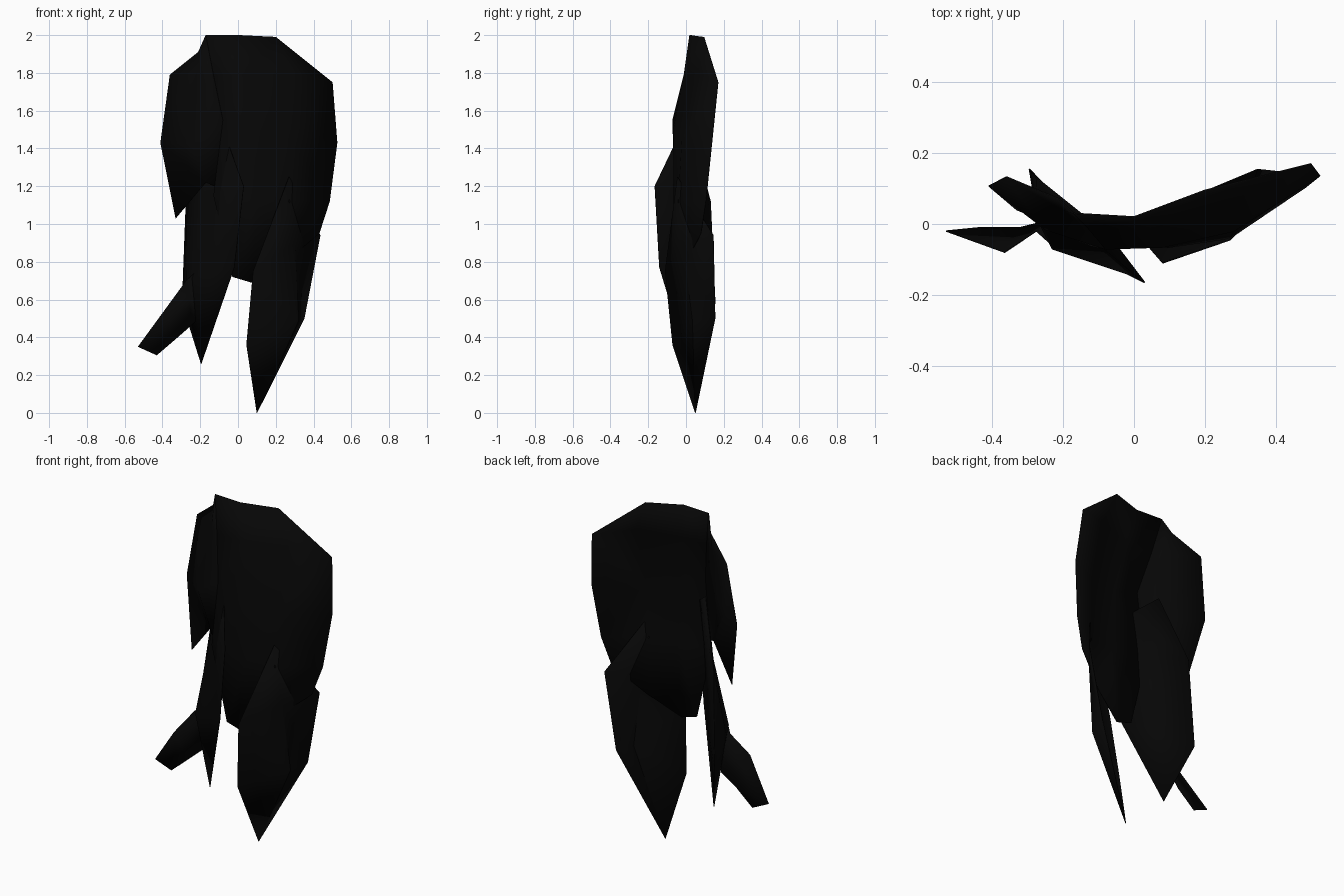
import bpy
import bmesh

default_cube = bpy.data.objects.get("Cube")
if default_cube:
    bpy.data.objects.remove(default_cube, do_unlink=True)

# One near-black cloth colour
cloth = bpy.data.materials.new("near_black_cloth")
cloth.use_nodes = True
cloth_colour = (.002, .002, .002, 1)
cloth.diffuse_color = cloth_colour
shader = next(n for n in cloth.node_tree.nodes if n.type == "BSDF_PRINCIPLED")
shader.inputs["Base Color"].default_value = cloth_colour
shader.inputs["Roughness"].default_value = .9


def cloth_sheet(name, rows):
    """Join rows of points into a thin cloth sheet; a short row repeats its last point."""
    width = max(len(row) for row in rows)
    padded_rows = [row + [row[-1]] * (width - len(row)) for row in rows]
    bm = bmesh.new()
    grid = [[bm.verts.new(point) for point in row] for row in padded_rows]
    for upper, lower in zip(grid, grid[1:]):
        for column in range(width - 1):
            bm.faces.new((upper[column], lower[column],
                          lower[column + 1], upper[column + 1]))
    bmesh.ops.remove_doubles(bm, verts=bm.verts[:], dist=.001)
    bmesh.ops.triangulate(bm, faces=bm.faces[:])
    bmesh.ops.recalc_face_normals(bm, faces=bm.faces[:])
    mesh = bpy.data.meshes.new(name)
    bm.to_mesh(mesh)
    bm.free()
    mesh.materials.append(cloth)
    sheet = bpy.data.objects.new(name, mesh)
    bpy.context.collection.objects.link(sheet)

    # Slight cloth thickness, centred on the sheet
    thickness = sheet.modifiers.new("cloth_thickness", "SOLIDIFY")
    thickness.thickness = .004
    thickness.offset = 0

    # Soft folds with sharp edges kept
    bpy.ops.object.select_all(action="DESELECT")
    sheet.select_set(True)
    bpy.context.view_layer.objects.active = sheet
    bpy.ops.object.shade_smooth_by_angle()


# Broad curved main panel
cloth_sheet("main_panel", [
    [(-.17, .03, 2), (0, .02, 2), (.2, .095, 1.99)],
    [(-.13, -.01, 1.79), (.05, -.01, 1.79), (.28, .07, 1.8), (.5, .17, 1.75)],
    [(-.08, -.07, 1.55), (.08, -.065, 1.5), (.28, -.02, 1.45), (.525, .137, 1.43)],
    [(-.13, -.06, 1.15), (.1, -.065, 1.12), (.27, -.04, 1.12), (.485, .105, 1.12)],
    [(-.03, -.06, .72), (.07, -.06, .69), (.25, 0, .8), (.43, .08, .95)],
])

# Folded-back flap on the right shoulder
cloth_sheet("right_shoulder_flap", [
    [(-.21, .07, 1.91), (-.17, .03, 2)],
    [(-.36, .133, 1.79), (-.2, .04, 1.8), (-.13, -.01, 1.79)],
    [(-.41, .108, 1.43), (-.25, -.015, 1.42), (-.08, -.07, 1.55)],
    [(-.33, .04, 1.03), (-.17, -.02, 1.22), (-.12, -.06, 1.2)],
])

# Front of the lower right fold, with a pointed hem
cloth_sheet("lower_right_fold_front", [
    [(-.15, .03, 1.5), (-.05, -.06, 1.42)],
    [(-.275, .13, 1.12), (-.2, .03, 1.14), (-.13, -.03, 1.16), (.03, -.165, 1.2)],
    [(-.295, .155, .58), (-.27, .01, .7), (-.23, -.07, .72), (-.02, -.14, .77)],
    [(-.195, .016, .26)],
])

# Flat back of the same fold
cloth_sheet("lower_right_fold_back", [
    [(-.15, .03, 1.5), (-.05, -.06, 1.42)],
    [(-.275, .13, 1.12), (.03, -.165, 1.2)],
    [(-.295, .155, .58), (-.02, -.14, .77)],
    [(-.195, .016, .26)],
])

# Pointed lower left panel, bowed outward
cloth_sheet("lower_left_panel", [
    [(.27, -.045, 1.25)],
    [(.08, -.11, .75), (.3, -.015, .9), (.435, .145, .94)],
    [(.045, -.07, .36), (.32, .035, .49), (.35, .155, .5)],
    [(.1, .05, 0)],
])

# Torn strip swept out to the right
cloth_sheet("right_torn_strip", [
    [(-.23, -.06, .74), (-.21, -.02, .5)],
    [(-.275, -.02, .7), (-.24, .01, .47)],
    [(-.365, -.08, .575), (-.32, -.01, .4)],
    [(-.53, -.02, .35), (-.43, -.01, .305)],
])
